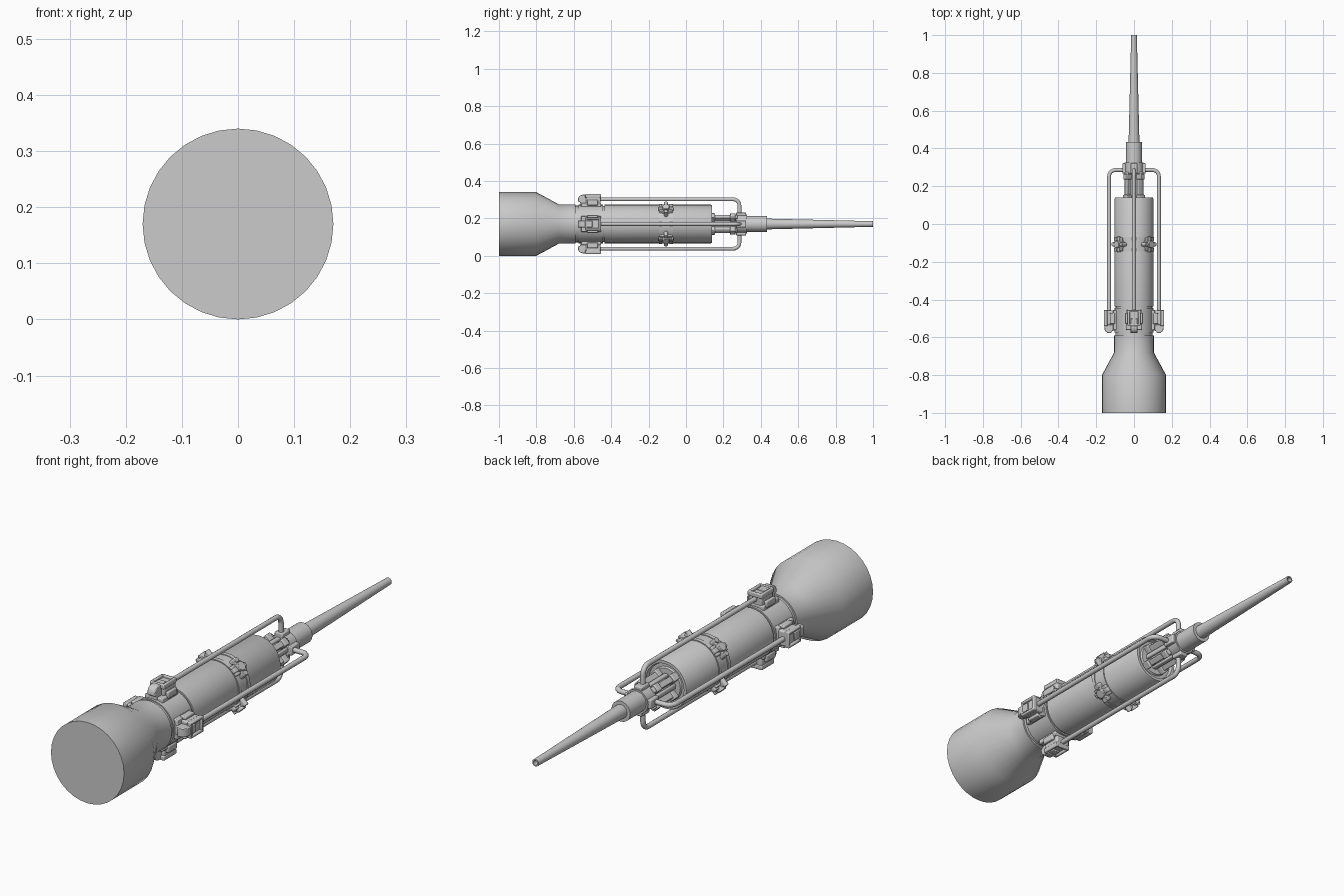
import bpy, bmesh
from math import pi, sin, cos, radians
from mathutils import Matrix, Vector

if "Cube" in bpy.data.objects:
    bpy.data.objects.remove(bpy.data.objects["Cube"])

AXIS = Matrix.Translation((0, 0, 0.17))


def spin(angle):
    return AXIS @ Matrix.Rotation(radians(angle), 4, 'Y')


def finish(bm, name, matrix=AXIS, bevel=0.0):
    bmesh.ops.recalc_face_normals(bm, faces=bm.faces)
    mesh = bpy.data.meshes.new(name)
    bm.to_mesh(mesh)
    bm.free()
    obj = bpy.data.objects.new(name, mesh)
    bpy.context.collection.objects.link(obj)
    obj.matrix_world = matrix
    if bevel:
        mod = obj.modifiers.new("bevel", 'BEVEL')
        mod.width, mod.segments, mod.limit_method = bevel, 2, 'ANGLE'
    bpy.ops.object.select_all(action='DESELECT')
    obj.select_set(True)
    bpy.context.view_layer.objects.active = obj
    bpy.ops.object.shade_smooth_by_angle(angle=radians(35))
    return obj


def lathe(name, profile, sides=32):
    """Revolve (y, radius) points around the long axis."""
    bm = bmesh.new()
    vs = [bm.verts.new((0, y, r)) for y, r in profile]
    edges = [bm.edges.new(p) for p in zip(vs, vs[1:])]
    bmesh.ops.spin(bm, geom=vs + edges, axis=(0, 1, 0), cent=(0, 0, 0),
                   angle=2 * pi, steps=sides, use_duplicate=False)
    bmesh.ops.remove_doubles(bm, verts=bm.verts, dist=1e-5)
    return finish(bm, name)


def box(name, x, y, r, angle, bevel=0.004):
    """Box from (min, max) ranges; r is the distance from the axis."""
    bm = bmesh.new()
    size = [b - a for a, b in (x, y, r)]
    mid = [(a + b) / 2 for a, b in (x, y, r)]
    bmesh.ops.create_cube(bm, size=1, matrix=Matrix.Translation(mid) @ Matrix.Diagonal((*size, 1)))
    return finish(bm, name, spin(angle), bevel)


def plate(name, outline, x0, x1, angle, bevel=0.003):
    """Outline in (y, r) extruded across x."""
    bm = bmesh.new()
    face = bm.faces.new([bm.verts.new((x0, y, r)) for y, r in outline])
    ext = bmesh.ops.extrude_face_region(bm, geom=[face])
    bmesh.ops.translate(bm, vec=(x1 - x0, 0, 0),
                        verts=[v for v in ext['geom'] if isinstance(v, bmesh.types.BMVert)])
    return finish(bm, name, spin(angle), bevel)


def stud(name, pos, radius, depth, angle, tilt=Matrix()):
    bm = bmesh.new()
    bmesh.ops.create_cone(bm, cap_ends=True, segments=16, radius1=radius, radius2=radius,
                          depth=depth, matrix=Matrix.Translation(pos) @ tilt)
    return finish(bm, name, spin(angle), 0.002)


# Rear drum and tapering shoulder
lathe("rear_drum", [(-1, 0), (-1, .17), (-.8, .17), (-.68, .105), (-.59, .105), (-.59, 0)])
# Bracket collar
lathe("bracket_collar", [(-.6, 0), (-.6, .098), (-.575, .098), (-.575, .103), (-.445, .103),
                         (-.445, .097), (-.43, .097), (-.43, 0)])
# Main body with recessed front end
lathe("main_body", [(-.436, 0), (-.436, .103), (.134, .103), (.14, .100), (.14, .088),
                    (.125, .084), (.125, .070), (.132, .066), (.132, 0)])
# Clamp band around the body
lathe("clamp_band", [(-.145, .1), (-.145, .107), (-.128, .107), (-.128, .104), (-.087, .104),
                     (-.087, .107), (-.07, .107), (-.07, .1)])
# Core, front collar and hollow tapered tip
lathe("inner_core", [(.1, 0), (.1, .036), (.35, .036), (.35, 0)])
lathe("front_collar", [(.268, .03), (.268, .05), (.325, .05), (.325, .03)])
lathe("tip_socket", [(.322, 0), (.322, .043), (.433, .043), (.433, 0)])
lathe("tapered_tip", [(.42, 0), (.42, .029), (1, .015), (1, .010), (.9, .010), (.9, 0)])

for i in range(4):
    a = i * 90
    # Long pipe with rounded elbow turning in to the collar
    pts = [(0, -.48, .132), (0, .252, .132)]
    pts += [(0, .252 + .034 * sin(t * pi / 12), .098 + .034 * cos(t * pi / 12)) for t in range(1, 7)]
    pts += [(0, .286, .04)]
    curve = bpy.data.curves.new("pipe", 'CURVE')
    curve.dimensions = '3D'
    curve.bevel_depth, curve.bevel_resolution, curve.use_fill_caps = .0105, 3, True
    spline = curve.splines.new('POLY')
    spline.points.add(len(pts) - 1)
    for p, co in zip(spline.points, pts):
        p.co = (*co, 1)
    pipe = bpy.data.objects.new("pipe", curve)
    bpy.context.collection.objects.link(pipe)
    pipe.matrix_world = spin(a)
    bpy.ops.object.select_all(action='DESELECT')
    pipe.select_set(True)
    bpy.context.view_layer.objects.active = pipe
    bpy.ops.object.convert(target='MESH')
    bpy.ops.object.shade_smooth_by_angle(angle=radians(40))

    # Pipe fitting on the front collar
    box("pipe_fitting", (-.019, .019), (.268, .322), (.04, .062), a)

    # Pipe bracket: base, housing, raised frame and rounded rear hook
    box("bracket_base", (-.042, .042), (-.562, -.455), (.088, .112), a)
    box("bracket_housing", (-.032, .032), (-.535, -.457), (.105, .150), a, .006)
    for x0 in (-.034, .022):
        box("bracket_rail", (x0, x0 + .012), (-.54, -.455), (.14, .160), a)
    for y0 in (-.54, -.467):
        box("bracket_crossbar", (-.03, .03), (y0, y0 + .012), (.14, .160), a)
    hook = [(-.50, .095), (-.565, .095), (-.565, .115), (-.578, .122)]
    hook += [(-.55 - .028 * cos(t * pi / 8), .129 + .028 * sin(t * pi / 8)) for t in range(5)]
    hook += [(-.50, .157)]
    plate("bracket_hook", hook, -.018, .018, a)
    for s in (-1, 1):
        box("bracket_side_lug", (s * .04 - .007, s * .04 + .007), (-.53, -.47), (.10, .128), a)

    # Diagonal clamp knobs with arms
    d = a + 45
    box("clamp_pad", (-.022, .022), (-.143, -.072), (.098, .114), d)
    stud("clamp_knob", (0, -.1075, .118), .019, .03, d)
    box("clamp_arm", (-.036, .036), (-.118, -.097), (.104, .124), d)
    box("clamp_bridge", (-.010, .010), (-.148, -.067), (.104, .121), d)
    for s in (-1, 1):
        stud("clamp_bolt", (s * .031, -.1075, .112), .011, .034, d)

    # Struts around the core, diagonal and straight
    box("core_strut", (-.012, .012), (.12, .275), (.03, .060), d)
    box("core_strut_foot", (-.016, .016), (.12, .155), (.03, .068), d)
    box("core_strut_end", (-.016, .016), (.235, .265), (.03, .066), d)
    box("core_rib", (-.010, .010), (.12, .275), (.03, .044), a)
